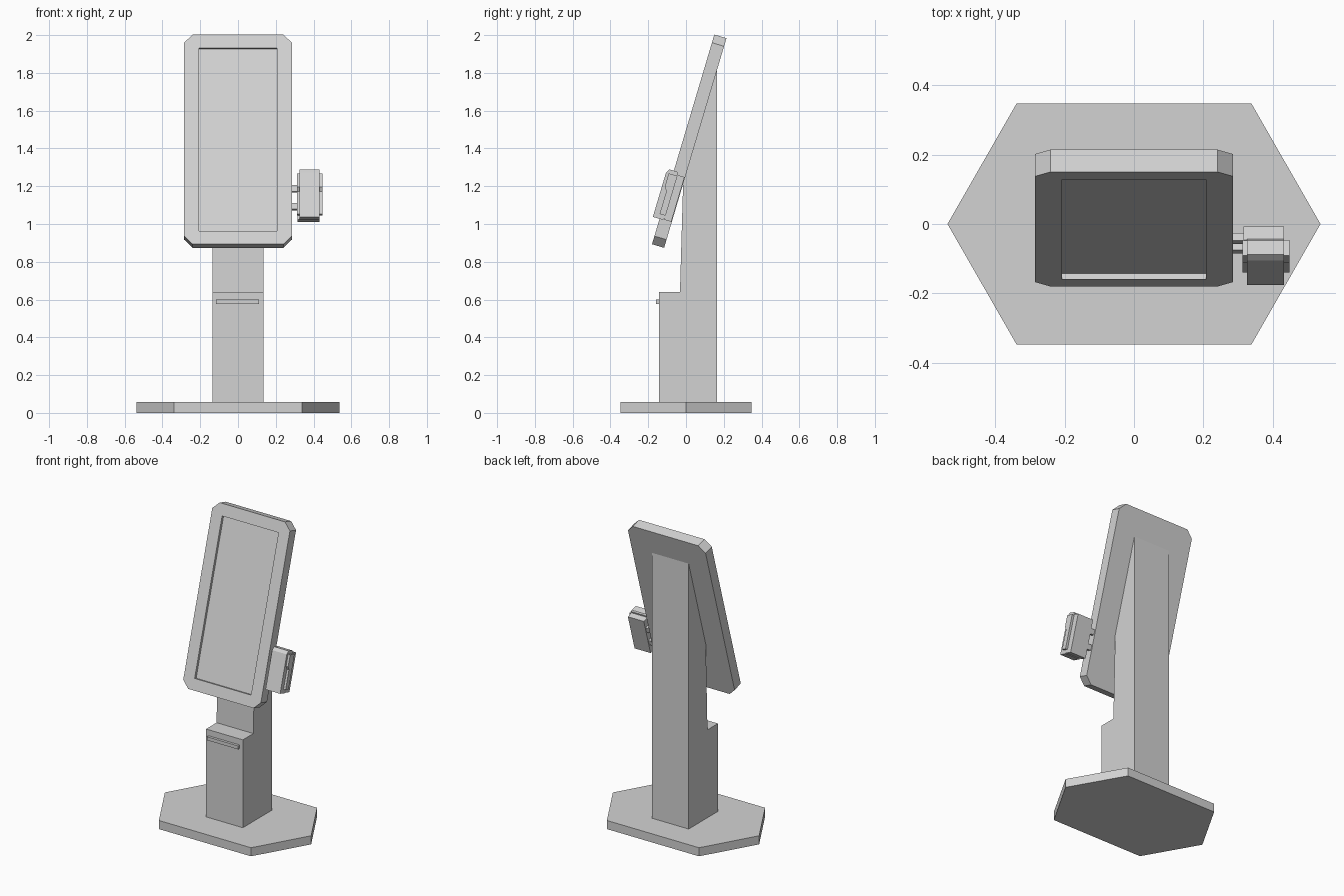
import bpy
import bmesh
from mathutils import Vector

if "Cube" in bpy.data.objects:
    bpy.data.objects.remove(bpy.data.objects["Cube"], do_unlink=True)

grey = bpy.data.materials.new("light_grey")
grey.use_nodes = True
colour = (0.65, 0.65, 0.65, 1)
grey.diffuse_color = colour
grey.node_tree.nodes["Principled BSDF"].inputs["Base Color"].default_value = colour

# Tilted frame of the display: depth runs into it, rise runs up its face
CORNER = Vector((0, -0.18, 0.893))
RISE = Vector((0, 0.285, 0.9585)).normalized()
DEPTH = Vector((0, RISE.z, -RISE.y))


def tilted(x, u, v):
    return CORNER + Vector((x, 0, 0)) + DEPTH * u + RISE * v


def prism(name, outline, sweep):
    """Extrude a planar outline along a vector."""
    bm = bmesh.new()
    face = bm.faces.new([bm.verts.new(p) for p in outline])
    top = bmesh.ops.extrude_face_region(bm, geom=[face])["geom"]
    bmesh.ops.translate(bm, vec=sweep, verts=[g for g in top if isinstance(g, bmesh.types.BMVert)])
    bmesh.ops.recalc_face_normals(bm, faces=bm.faces)
    mesh = bpy.data.meshes.new(name)
    bm.to_mesh(mesh)
    bm.free()
    mesh.materials.append(grey)
    obj = bpy.data.objects.new(name, mesh)
    bpy.context.collection.objects.link(obj)
    return obj


def side_prism(name, profile, x0, x1):
    return prism(name, [Vector((x0, y, z)) for y, z in profile], Vector((x1 - x0, 0, 0)))


def tilted_prism(name, profile, x0, x1):
    return prism(name, [tilted(x0, u, v) for u, v in profile], Vector((x1 - x0, 0, 0)))


def tilted_box(name, x0, x1, u0, u1, v0, v1):
    return tilted_prism(name, [(u0, v0), (u1, v0), (u1, v1), (u0, v1)], x0, x1)


# Hexagonal foot
foot = [(0.537, 0), (0.338, 0.347), (-0.338, 0.347), (-0.537, 0), (-0.338, -0.347), (0.338, -0.347)]
prism("base_plate", [Vector((x, y, 0)) for x, y in foot], Vector((0, 0, 0.057)))

# Stepped column, its upper front lying against the display
side_prism("column", [(-0.142, 0.057), (0.165, 0.057), (0.165, 1.83), (-0.015, 1.225),
                      (-0.032, 0.64), (-0.142, 0.64)], -0.135, 0.135)
side_prism("slot_lip", [(-0.159, 0.577), (-0.142, 0.577), (-0.142, 0.6), (-0.159, 0.6)], -0.117, 0.112)

# Display housing with clipped corners
W, H, C, T = 0.285, 1.158, 0.045, 0.067
half = [(W - C, 0), (W, C), (W, H - C), (W - C, H)]
outline = half + [(-x, v) for x, v in reversed(half)]
display = prism("display_housing", [tilted(x, 0, v) for x, v in outline], DEPTH * T)

# Recessed screen
cutter = tilted_box("screen_cutter", -0.207, 0.207, -0.05, 0.017, 0.073, 1.083)
cutter.hide_render = True
cut = display.modifiers.new("screen_recess", 'BOOLEAN')
cut.operation = 'DIFFERENCE'
cut.solver = 'EXACT'
cut.object = cutter
bpy.context.view_layer.objects.active = display
bpy.ops.object.modifier_apply(modifier=cut.name)
bpy.data.objects.remove(cutter, do_unlink=True)

# Card reader on the side, held by two pegs
for label, v in (("upper", 0.32), ("lower", 0.222)):
    tilted_box(label + "_peg", W - 0.01, 0.33, 0.038, 0.06, v - 0.017, v + 0.017)
tilted_box("reader_back", 0.315, 0.432, 0.024, 0.064, 0.143, 0.39)
tilted_prism("reader_body", [(-0.037, 0.14), (0.017, 0.14), (0.024, 0.15), (0.024, 0.4),
                             (0.017, 0.406), (-0.025, 0.406), (-0.037, 0.385)], 0.325, 0.432)
tilted_prism("reader_cradle", [(-0.007, 0.165), (0.026, 0.165), (0.026, 0.385), (-0.022, 0.385),
                               (-0.022, 0.31), (-0.007, 0.29)], 0.313, 0.447)
